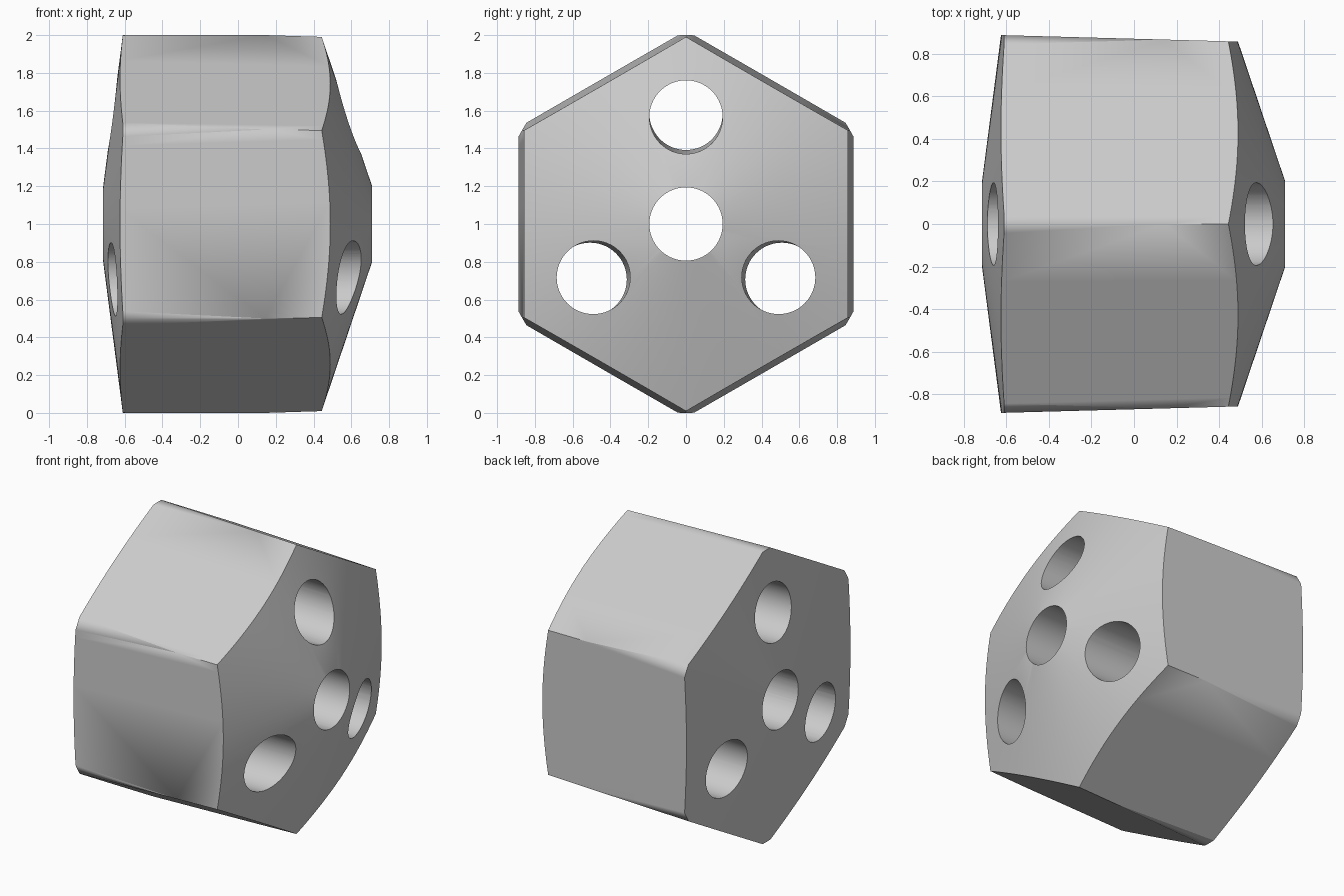
import bpy
import bmesh
from math import sin, cos, pi, radians

cube = bpy.data.objects.get("Cube")
if cube:
    bpy.data.objects.remove(cube)

CENTRE_Z = 1.0


def lathe(name, profile, sides, offset=None):
    """Closed solid along x from (x, radius) pairs; offset gives (x -> y, z) shift."""
    bm = bmesh.new()
    rings = []
    for x, r in profile:
        oy, oz = offset(x) if offset else (0, 0)
        rings.append([bm.verts.new((x, oy + r * sin(2 * pi * i / sides),
                                    CENTRE_Z + oz + r * cos(2 * pi * i / sides)))
                      for i in range(sides)])
    for a, b in zip(rings, rings[1:]):
        for i in range(sides):
            j = (i + 1) % sides
            bm.faces.new((a[i], a[j], b[j], b[i]))
    bm.faces.new(rings[0])
    bm.faces.new(rings[-1])
    bmesh.ops.recalc_face_normals(bm, faces=bm.faces)
    mesh = bpy.data.meshes.new(name)
    bm.to_mesh(mesh)
    bm.free()
    obj = bpy.data.objects.new(name, mesh)
    bpy.context.collection.objects.link(obj)
    return obj


def combine(target, cutter, operation):
    """Apply a boolean and discard the cutter."""
    mod = target.modifiers.new("cut", 'BOOLEAN')
    mod.operation = operation
    mod.solver = 'EXACT'
    mod.object = cutter
    bpy.context.view_layer.objects.active = target
    bpy.ops.object.modifier_apply(modifier=mod.name)
    bpy.data.objects.remove(cutter)


# Slightly tapered hexagonal body
body = lathe("hexagonal_body", [(-1, 1.036), (1, 0.973)], 6)

# Turned envelope: shallow cone, cylinder, steeper cone
envelope = lathe("turned_envelope",
                 [(-0.715, 0.19), (-0.61, 1), (0.44, 1), (0.71, 0.2)], 144)
combine(body, envelope, 'INTERSECT')

# Straight bore through the middle
combine(body, lathe("centre_bore", [(-1, 0.194), (1, 0.194)], 64), 'DIFFERENCE')

# Three bores around it, leaning outwards towards -x
for k in range(3):
    a = radians(120 * k)

    def lean(x, a=a):
        r = 0.575 - 0.016 * x
        return r * sin(a), r * cos(a)

    combine(body, lathe("outer_bore", [(-1, 0.194), (1, 0.194)], 64, lean), 'DIFFERENCE')

# Single grey finish
grey = bpy.data.materials.new("light grey")
grey.use_nodes = True
colour = (0.6, 0.6, 0.6, 1)
grey.diffuse_color = colour
grey.node_tree.nodes["Principled BSDF"].inputs["Base Color"].default_value = colour
body.data.materials.clear()
body.data.materials.append(grey)

# Smooth bores and cones, crisp edges
bpy.ops.object.select_all(action='DESELECT')
body.select_set(True)
bpy.context.view_layer.objects.active = body
bpy.ops.object.shade_smooth_by_angle(angle=radians(35))
weighted = body.modifiers.new("even_shading", 'WEIGHTED_NORMAL')
weighted.keep_sharp = True
